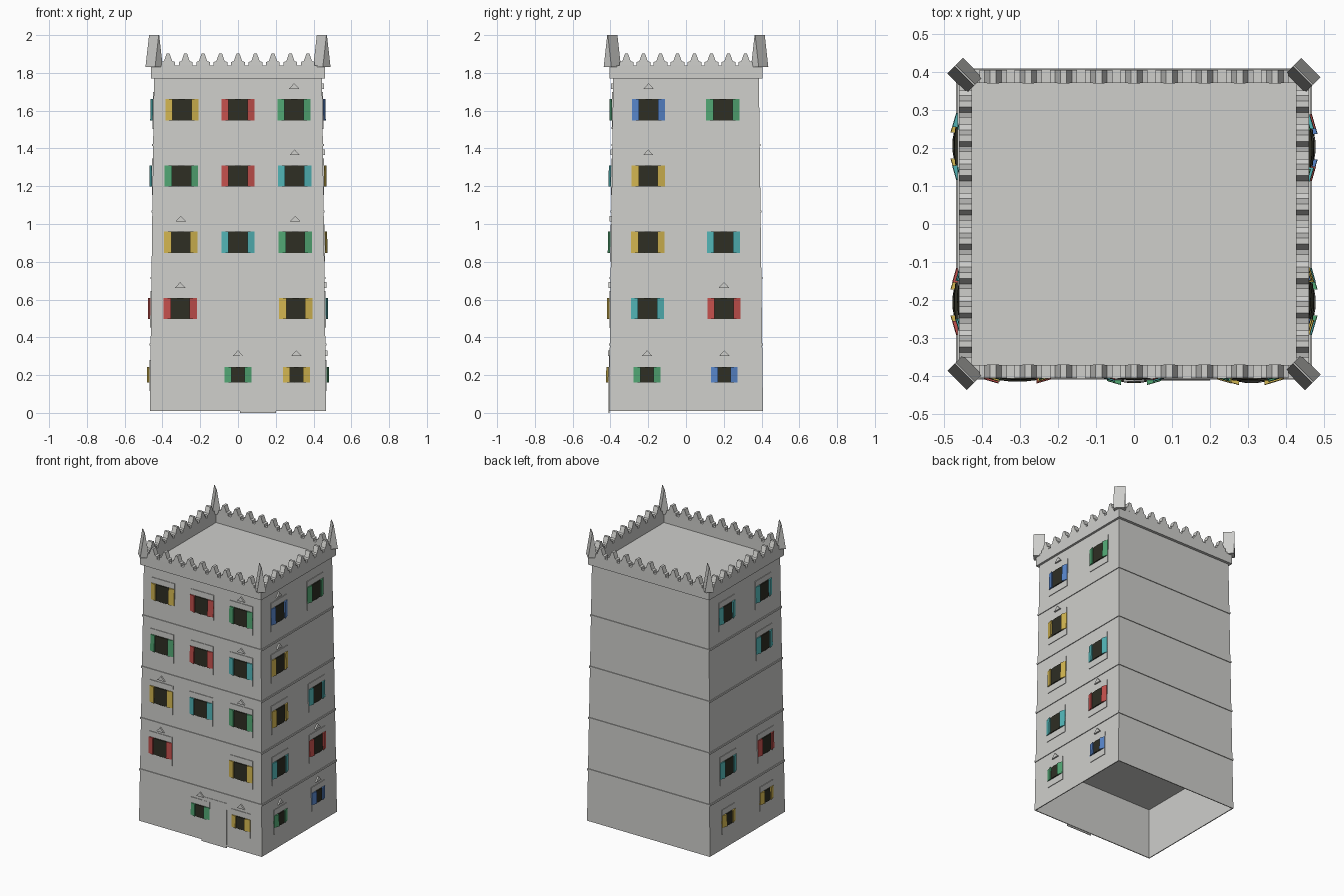
import bpy, bmesh, math
from mathutils import Vector, Matrix

if "Cube" in bpy.data.objects:
    bpy.data.objects.remove(bpy.data.objects["Cube"], do_unlink=True)


def material(name, rgb):
    m = bpy.data.materials.new(name)
    m.use_nodes = True
    m.diffuse_color = (*rgb, 1)
    m.node_tree.nodes["Principled BSDF"].inputs["Base Color"].default_value = (*rgb, 1)
    return m


STONE = material("pale stone", (0.62, 0.62, 0.60))
DARK = material("dark glass", (0.027, 0.027, 0.017))
PAINT = {
    "yellow": material("yellow paint", (0.64, 0.46, 0.08)),
    "red": material("red paint", (0.55, 0.08, 0.073)),
    "green": material("green paint", (0.083, 0.38, 0.17)),
    "teal": material("teal paint", (0.083, 0.45, 0.46)),
    "blue": material("blue paint", (0.095, 0.233, 0.587)),
}


def finish(name, bm, mat):
    bmesh.ops.recalc_face_normals(bm, faces=bm.faces)
    mesh = bpy.data.meshes.new(name)
    bm.to_mesh(mesh)
    bm.free()
    mesh.materials.append(mat)
    obj = bpy.data.objects.new(name, mesh)
    bpy.context.collection.objects.link(obj)
    return obj


def half_size(z):
    """Half width and half depth of the tapering tower at a height."""
    return 0.467 - 0.0125 * z, 0.408 - 0.0125 * z


def on_wall(side, u, z, d):
    """Point at u along a wall, height z, d in front of its surface."""
    hx, hy = half_size(z)
    return Vector({"front": (u, -hy - d, z), "right": (hx + d, u, z),
                   "back": (-u, hy + d, z), "left": (-hx - d, -u, z)}[side])


def loft(bm, rings):
    """Skin a list of equally long point rings and cap both ends."""
    loops = [[bm.verts.new(p) for p in ring] for ring in rings]
    for a, b in zip(loops, loops[1:]):
        for i in range(len(a)):
            j = (i + 1) % len(a)
            bm.faces.new((a[i], a[j], b[j], b[i]))
    bm.faces.new(loops[0])
    bm.faces.new(loops[-1])


def plate(bm, side, outline, back, front):
    """Extruded wall outline; front is a depth or a function of u."""
    depth = front if callable(front) else lambda u: front
    loft(bm, [[on_wall(side, u, z, back) for u, z in outline],
              [on_wall(side, u, z, depth(u)) for u, z in outline]])


def rect(u0, u1, z0, z1):
    return [(u0, z0), (u1, z0), (u1, z1), (u0, z1)]


# Tower shell: hollow ground floor, thin ledges, overhanging parapet, sunken roof
BASE, STOREY, ROOF, RIM = 0.01, 0.352, 1.77, 1.84


def ring(z, out=0.0, size=None):
    hx, hy = size or half_size(z)
    hx, hy = hx + out, hy + out
    return [(-hx, -hy, z), (hx, -hy, z), (hx, hy, z), (-hx, hy, z)]


rings = [ring(BASE + STOREY - 0.01, -0.006), ring(BASE, -0.006), ring(BASE)]
for n in range(1, 5):
    z = BASE + n * STOREY
    rings += [ring(z - 0.006), ring(z - 0.006, 0.005), ring(z + 0.006, 0.005), ring(z + 0.006)]
OUTER, INNER = (0.46, 0.405), (0.426, 0.37)
rings += [ring(ROOF), ring(ROOF, 0, OUTER), ring(RIM, 0, OUTER),
          ring(RIM, 0, INNER), ring(ROOF + 0.002, 0, INNER)]
bm = bmesh.new()
loft(bm, rings)
finish("tower_walls", bm, STONE)

# Stepped, pointed merlons along the parapet
half = [(0.036, RIM - 0.002), (0.036, 1.858), (0.022, 1.862), (0.008, 1.902)]
merlon = half + [(-u, z) for u, z in reversed(half)]
for side, count, spread in (("front", 9, 0.37), ("back", 9, 0.37),
                            ("right", 8, 0.315), ("left", 8, 0.315)):
    bm = bmesh.new()
    outer = OUTER[0] if side in ("right", "left") else OUTER[1]
    inner = INNER[0] if side in ("right", "left") else INNER[1]
    wall = half_size(RIM)[0 if side in ("right", "left") else 1]
    for i in range(count):
        c = spread * (2 * i / (count - 1) - 1)
        plate(bm, side, [(c + u, z) for u, z in merlon], inner - wall, outer - wall)
    finish(side + "_merlons", bm, STONE)

# Wedge-shaped corner spires, all with the same diagonal ridge
for sx, xname in ((-1, "right_hand"), (1, "left_hand")):
    for sy, yname in ((-1, "front"), (1, "back")):
        bm = bmesh.new()
        loft(bm, [[(x, y, z) for x, y in ((-l, -w), (l, -w), (l, w), (-l, w))]
                  for l, w, z in ((0.036, 0.029, 1.83), (0.036, 0.002, 2.0))])
        bm.transform(Matrix.Translation((sx * 0.444, sy * 0.39, 0))
                     @ Matrix.Rotation(-math.pi / 4, 4, "Z"))
        finish(f"{yname}_{xname}_spire", bm, STONE)


# Window: surround plate, faceted glass, two slanted shutters, optional pediment
def window(side, row, u, colour, pediment):
    z = 1.605 - 0.351 * row
    small = row == 4
    gw, tw, h = (0.034, 0.071, 0.041) if small else (0.05, 0.088, 0.056)
    tag = f"{side}_row{row + 1}_{'middle' if abs(u) < 0.1 else 'low' if u < 0 else 'high'}"

    bm = bmesh.new()
    plate(bm, side, rect(u - tw, u + tw, z - h - 0.045, z + h + 0.038), -0.002, 0.004)
    finish(tag + "_surround", bm, STONE)

    bm = bmesh.new()
    third = gw / 3
    outline = [(u + s * w, z + v) for s, w, v in (
        (-1, gw, -h), (-1, third, -h), (1, third, -h), (1, gw, -h),
        (1, gw, h), (1, third, h), (-1, third, h), (-1, gw, h))]
    plate(bm, side, outline, 0, lambda p: 0.012 if abs(p - u) < gw / 2 else 0.008)
    finish(tag + "_glass", bm, DARK)

    bm = bmesh.new()
    for s in (-1, 1):
        plate(bm, side, rect(u + s * gw, u + s * tw, z - h, z + h), 0.001,
              lambda p: 0.006 + 0.011 * (tw - abs(p - u)) / (tw - gw))
    finish(tag + "_shutters", bm, PAINT[colour])

    if pediment:
        bm = bmesh.new()
        t = z + (0.1 if small else 0.11)
        plate(bm, side, [(u - 0.028, t), (u + 0.028, t), (u, t + 0.03)], -0.002, 0.01)
        finish(tag + "_pediment", bm, STONE)


# A plus sign marks a window with a pediment
LAYOUT = {
    "front": ((-0.3, 0, 0.3), ("yellow red green+", "green red teal+", "yellow+ teal green+",
                               "red+ - yellow", "- green+ yellow+")),
    "right": ((-0.2, 0.197), ("blue+ green", "yellow+ -", "yellow teal",
                              "teal red+", "green+ blue+")),
    "left": ((-0.2, 0.2), ("teal teal", "- teal", "- -", "teal red", "yellow yellow")),
}
# On the left wall u runs toward the front, so order is back to front
LAYOUT["left"] = (LAYOUT["left"][0], LAYOUT["left"][1])
for side, (columns, rows) in LAYOUT.items():
    for row, words in enumerate(rows):
        for u, word in zip(columns, words.split()):
            if word != "-":
                window(side, row, u * (1 + 0.01 * (row - 1)), word.rstrip("+"), "+" in word)

# Plain stone door slab
bm = bmesh.new()
plate(bm, "front", rect(0.01, 0.2, 0, 0.305), -0.002, 0.003)
finish("door", bm, STONE)
